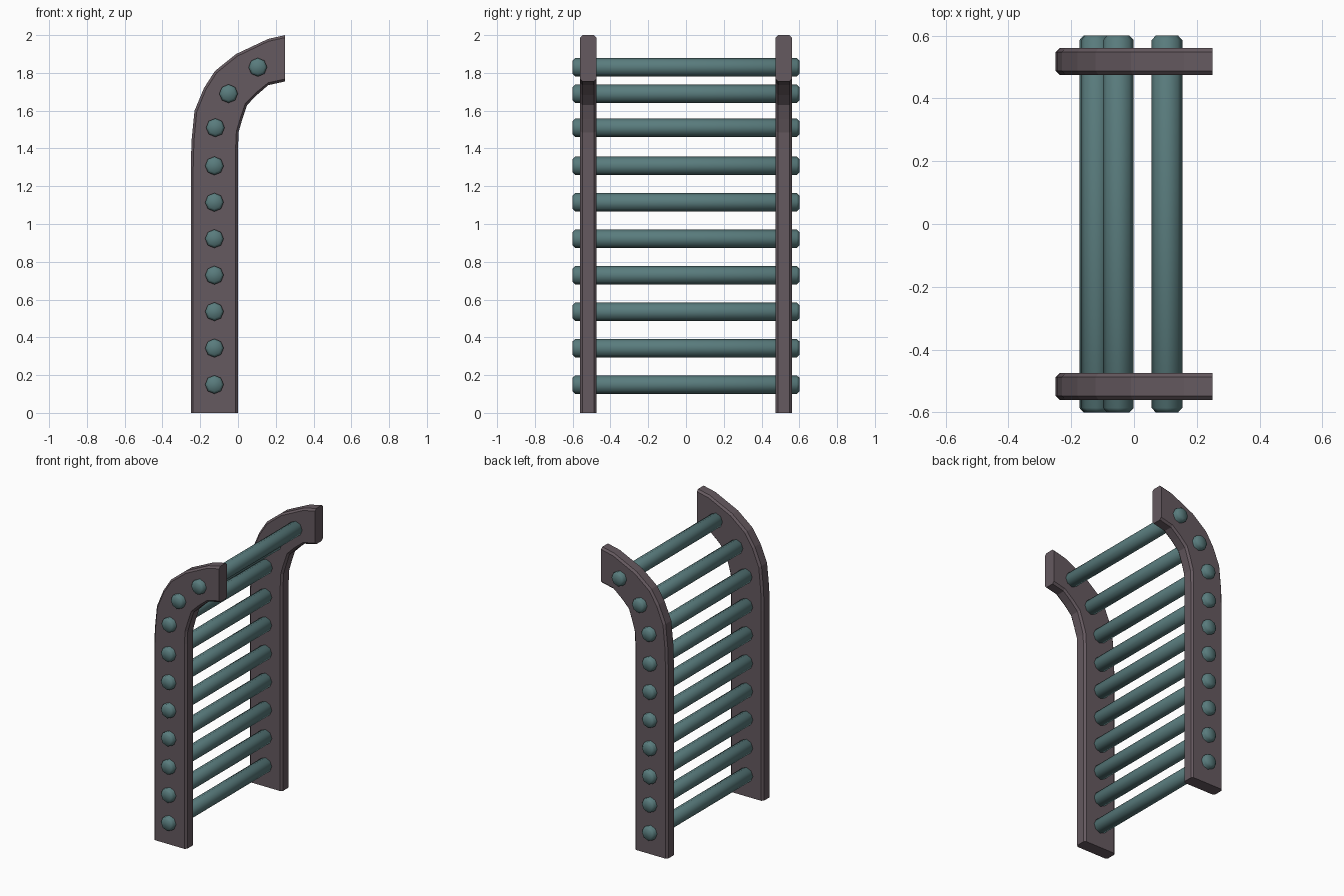
import bpy, bmesh
from math import radians, cos, sin, pi
from mathutils import Vector

if "Cube" in bpy.data.objects:
    bpy.data.objects.remove(bpy.data.objects["Cube"])


def material(name, rgb):
    m = bpy.data.materials.new(name)
    m.diffuse_color = (*rgb, 1)
    m.use_nodes = True
    m.node_tree.nodes["Principled BSDF"].inputs["Base Color"].default_value = m.diffuse_color
    return m


def loft(name, rings, mat, smooth=None):
    """Skin a list of equal-length point rings and cap both ends."""
    bm = bmesh.new()
    loops = [[bm.verts.new(p) for p in ring] for ring in rings]
    n = len(loops[0])
    for a, b in zip(loops, loops[1:]):
        for k in range(n):
            bm.faces.new((a[k], a[(k + 1) % n], b[(k + 1) % n], b[k]))
    bm.faces.new(loops[0])
    bm.faces.new(loops[-1])
    bmesh.ops.recalc_face_normals(bm, faces=bm.faces)
    me = bpy.data.meshes.new(name)
    bm.to_mesh(me)
    bm.free()
    me.materials.append(mat)
    ob = bpy.data.objects.new(name, me)
    bpy.context.collection.objects.link(ob)
    if smooth:
        bpy.ops.object.select_all(action='DESELECT')
        ob.select_set(True)
        bpy.context.view_layer.objects.active = ob
        bpy.ops.object.shade_smooth_by_angle(angle=radians(smooth))
    return ob


rail_mat = material("rail_grey", (0.13, 0.10, 0.115))
rung_mat = material("rung_teal", (0.10, 0.20, 0.205))

# Curved side rails: outer and inner edge points (x, z), chamfered section
outer = [(-.25, 0), (-.25, 1.3), (-.246, 1.44), (-.23, 1.6), (-.18, 1.72),
         (-.122, 1.81), (-.01, 1.9), (.16, 1.98), (.25, 2)]
inner = [(0, 0), (0, 1.3), (0, 1.4), (.003, 1.485), (.023, 1.555),
         (.048, 1.63), (.10, 1.683), (.16, 1.735), (.25, 1.755)]
HALF, CH = 0.043, 0.013


def rail(name, y):
    rings = []
    for o, i in zip(outer, inner):
        o, i = Vector((o[0], y, o[1])), Vector((i[0], y, i[1]))
        d = (i - o).normalized() * CH
        w, n = Vector((0, HALF, 0)), Vector((0, HALF - CH, 0))
        rings.append([o - n, o + d - w, i - d - w, i - n,
                      i + n, i - d + w, o + d + w, o + n])
    loft(name, rings, rail_mat)


rail("side_rail_front", -0.518)
rail("side_rail_back", 0.518)

# Octagonal rungs with chamfered ends, following the rail centre line
centres = [(-.125, .15 + .193 * k) for k in range(7)]
centres += [(-.12, 1.51), (-.05, 1.69), (.105, 1.83)]
for num, (cx, cz) in enumerate(centres, 1):
    rings = [[(cx + r * cos(k * pi / 4), y, cz + r * sin(k * pi / 4)) for k in range(8)]
             for y, r in ((-.6, .036), (-.586, .049), (.586, .049), (.6, .036))]
    loft(f"rung_{num}", rings, rung_mat, smooth=50)
